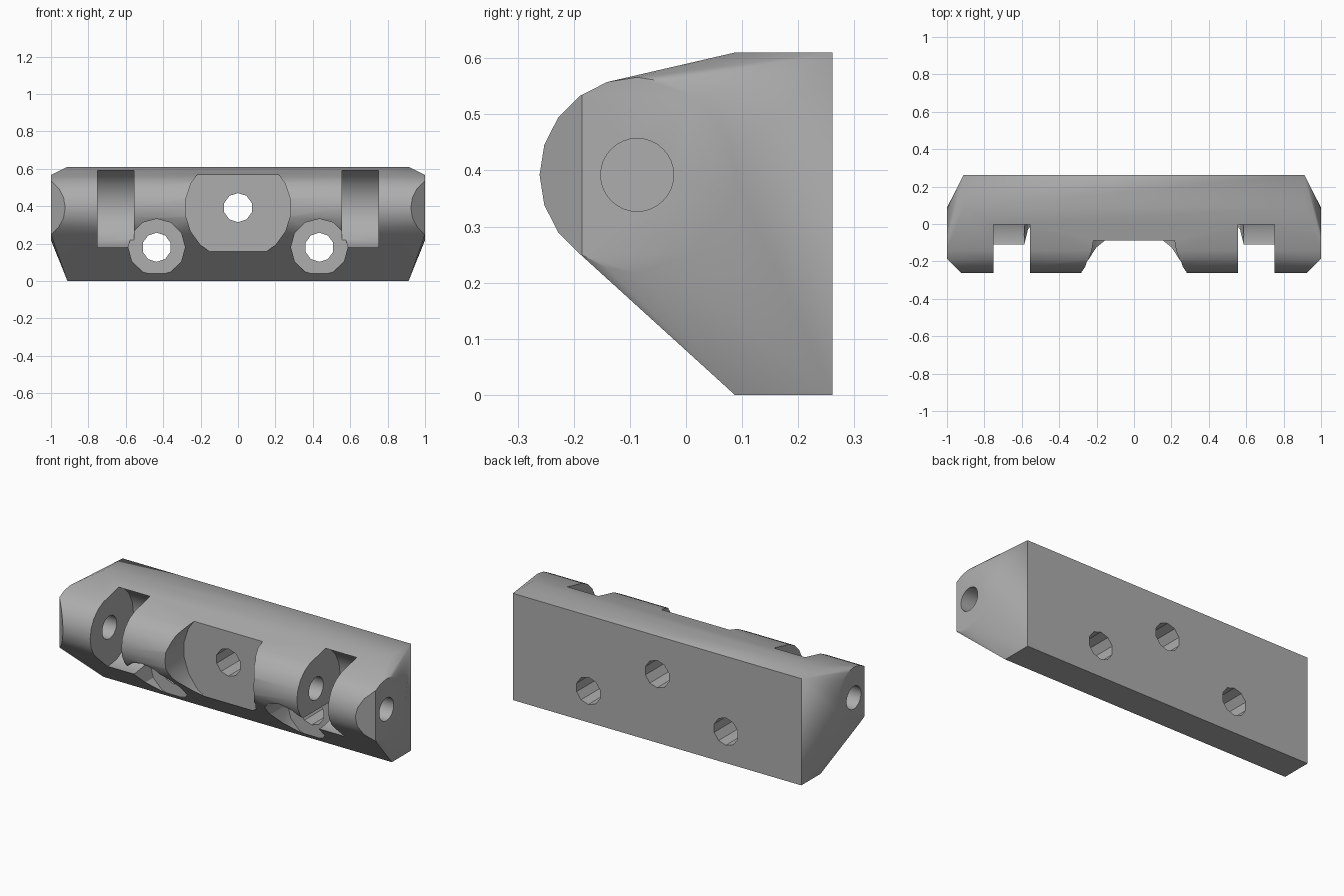
import bpy
import bmesh
from math import radians, pi, cos, sin
from mathutils import Matrix, Vector

if "Cube" in bpy.data.objects:
    bpy.data.objects.remove(bpy.data.objects["Cube"], do_unlink=True)

# Main sizes: hinge axis position and knuckle radius
AXIS_Y, AXIS_Z, R = -0.087, 0.392, 0.174
HEIGHT, BACK = 0.61, 0.261

grey = bpy.data.materials.new("plain grey")
grey.use_nodes = True
colour = (0.42, 0.42, 0.42, 1)
grey.diffuse_color = colour
grey.node_tree.nodes["Principled BSDF"].inputs["Base Color"].default_value = colour


def add_object(name, bm):
    mesh = bpy.data.meshes.new(name)
    bm.to_mesh(mesh)
    bm.free()
    mesh.materials.append(grey)
    obj = bpy.data.objects.new(name, mesh)
    bpy.context.collection.objects.link(obj)
    return obj


def cylinder(name, axis, start, end, centre, radius, sides, turn=0):
    """Cylinder along x or y; centre gives the other two coordinates."""
    bm = bmesh.new()
    bmesh.ops.create_cone(bm, cap_ends=True, segments=sides, radius1=radius,
                          radius2=radius, depth=end - start)
    mid = (start + end) / 2
    if axis == "X":
        place = Vector((mid, *centre))
        tilt = Matrix.Rotation(pi / 2, 4, "Y")
    else:
        place = Vector((centre[0], mid, centre[1]))
        tilt = Matrix.Rotation(pi / 2, 4, "X")
    spin = Matrix.Rotation(radians(turn), 4, "Z")
    bm.transform(Matrix.Translation(place) @ tilt @ spin)
    return add_object(name, bm)


# Body: hull around a long knuckle rod and a mounting slab
bm = bmesh.new()
for side in (-1, 1):
    for i in range(20):
        a = 2 * pi * i / 20
        bm.verts.new((side, AXIS_Y + R * cos(a), AXIS_Z + R * sin(a)))
    for y in (-AXIS_Y, BACK):
        for z in (0, HEIGHT):
            bm.verts.new((side * 0.912, y, z))
hull = bmesh.ops.convex_hull(bm, input=bm.verts[:])
bmesh.ops.delete(bm, geom=[v for v in bm.verts if not v.link_faces], context="VERTS")

# Chamfered front corners at both ends
for side in (-1, 1):
    bmesh.ops.bisect_plane(bm, geom=bm.verts[:] + bm.edges[:] + bm.faces[:],
                           plane_co=(side, -0.185, 0), plane_no=(side, -1, 0),
                           clear_outer=True)
    bmesh.ops.holes_fill(bm, edges=[e for e in bm.edges if e.is_boundary])
bmesh.ops.dissolve_limit(bm, angle_limit=radians(0.5), verts=bm.verts[:], edges=bm.edges[:])
bmesh.ops.recalc_face_normals(bm, faces=bm.faces[:])
body = add_object("hinge_body", bm)

# Cutters: central bolt recess and hole
axis = (AXIS_Y, AXIS_Z)
cutters = [
    cylinder("centre_recess", "Y", -0.5, AXIS_Y, (0, AXIS_Z), 0.283, 20, 9),
    cylinder("centre_bolt_hole", "Y", -0.4, 0.4, (0, AXIS_Z), 0.078, 10),
]
# Cutters on each side: lower bolt, knuckle slot and blind pin hole
for side, label in ((-1, "right"), (1, "left")):
    bolt = (side * 0.435, 0.18)
    slot = sorted((side * 0.555, side * 0.752))
    pin = sorted((side * 0.36, side * 1.2))
    cutters += [
        cylinder(label + "_recess", "Y", -0.5, 0.0435, bolt, 0.152, 12),
        cylinder(label + "_bolt_hole", "Y", -0.4, 0.4, bolt, 0.078, 10),
        cylinder(label + "_slot", "X", *slot, axis, 0.217, 20),
        cylinder(label + "_pin_hole", "X", *pin, axis, 0.065, 32),
    ]

bpy.context.view_layer.objects.active = body
for cutter in cutters:
    cut = body.modifiers.new(cutter.name, "BOOLEAN")
    cut.operation = "DIFFERENCE"
    cut.solver = "EXACT"
    cut.object = cutter
    bpy.ops.object.modifier_apply(modifier=cut.name)
    bpy.data.objects.remove(cutter, do_unlink=True)

# Smooth the round surfaces, keep the edges crisp
bpy.ops.object.select_all(action="DESELECT")
body.select_set(True)
bpy.ops.object.shade_smooth_by_angle(angle=radians(30))
